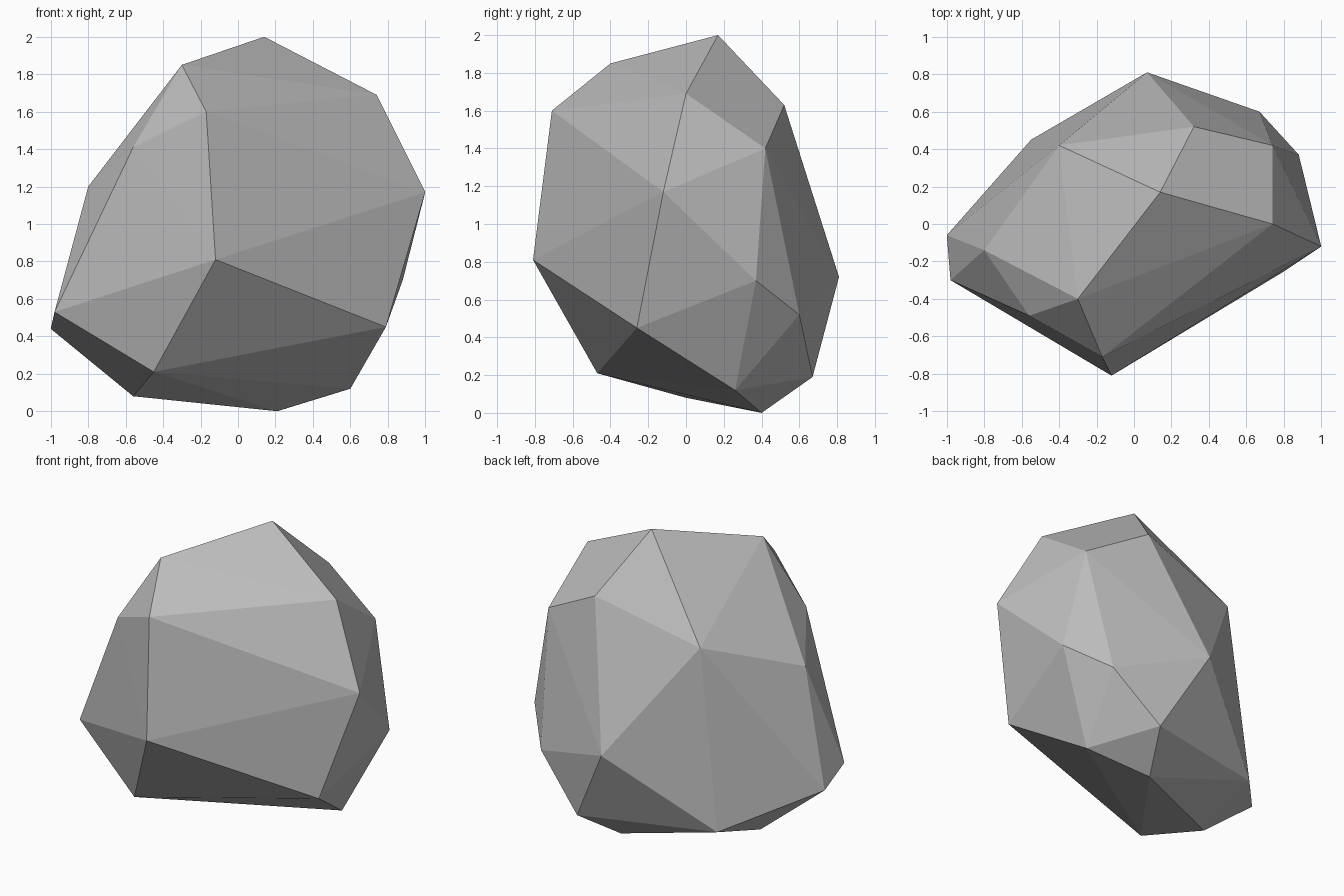
import bpy
import bmesh


def remove_default_cube():
    cube = bpy.data.objects.get("Cube")
    if cube is not None:
        bpy.data.objects.remove(cube, do_unlink=True)


def make_material(name, colour):
    material = bpy.data.materials.new(name)
    material.use_nodes = True
    material.diffuse_color = colour
    shader = material.node_tree.nodes["Principled BSDF"]
    shader.inputs["Base Color"].default_value = colour
    shader.inputs["Roughness"].default_value = 1
    return material


def make_faceted_stone(name, tiers, material):
    """Wrap a tight convex skin around the corners of every tier."""
    bm = bmesh.new()
    for corners in tiers:
        for corner in corners:
            bm.verts.new(corner)
    result = bmesh.ops.convex_hull(bm, input=list(bm.verts))
    # Drop any corner that ended up inside the skin
    loose = {v for v in result["geom_interior"] + result["geom_unused"]
             if isinstance(v, bmesh.types.BMVert)}
    bmesh.ops.delete(bm, geom=list(loose), context="VERTS")
    bmesh.ops.recalc_face_normals(bm, faces=list(bm.faces))
    for face in bm.faces:
        face.smooth = False

    mesh = bpy.data.meshes.new(name)
    bm.to_mesh(mesh)
    bm.free()
    mesh.materials.append(material)
    stone = bpy.data.objects.new(name, mesh)
    bpy.context.collection.objects.link(stone)
    return stone


remove_default_cube()
stone_grey = make_material("stone grey", (.5, .5, .5, 1))

# Peak and the ridge that falls away from it
crown = [
    (.14, .17, 2), (-.3, -.4, 1.85), (.74, 0, 1.69),
    (.32, .52, 1.63), (-.17, -.71, 1.6),
]
# Ring of corners below the crown
shoulders = [
    (-.4, .42, 1.43), (-.56, -.49, 1.41), (.74, .42, 1.4),
    (-.8, -.14, 1.2), (1, -.12, 1.17),
]
# Widest part of the stone
belly = [
    (-.12, -.81, .81), (.07, .81, .72), (.88, .37, .7),
    (.67, .6, .52), (-.98, -.3, .53), (-1, -.06, .44),
    (.79, -.26, .45),
]
# Undercut base
foot = [
    (-.55, .45, .23), (-.45, -.47, .21), (.35, .67, .19),
    (.6, .26, .12), (-.56, 0, .08), (.21, .4, 0),
]

make_faceted_stone("boulder", [crown, shoulders, belly, foot], stone_grey)
